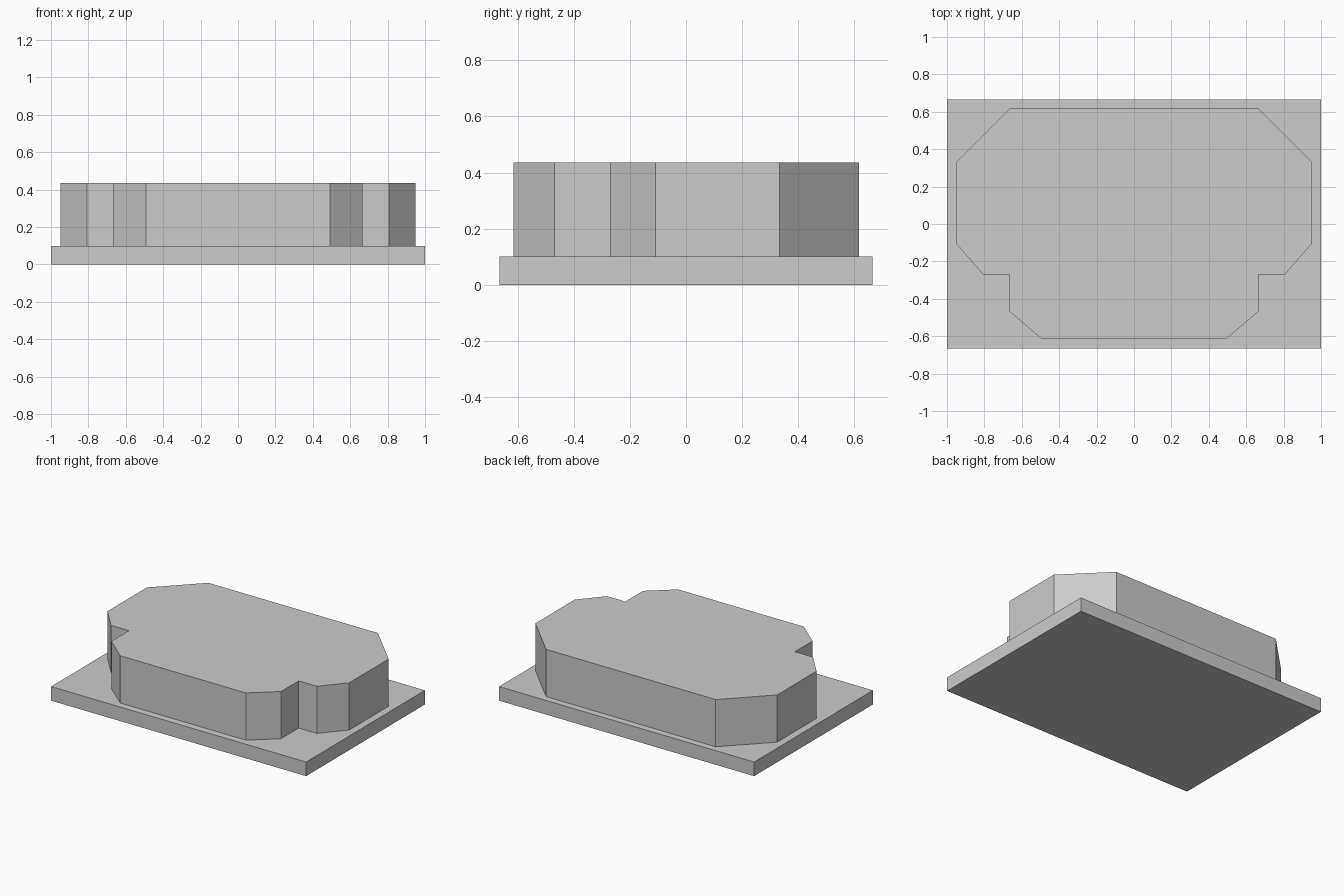
import bpy
import bmesh

cube = bpy.data.objects.get("Cube")
if cube:
    bpy.data.objects.remove(cube, do_unlink=True)

# Single plain grey for everything
grey = bpy.data.materials.new("light_grey")
grey.use_nodes = True
colour = (0.6, 0.6, 0.6, 1)
grey.diffuse_color = colour
grey.node_tree.nodes["Principled BSDF"].inputs["Base Color"].default_value = colour


def prism(name, half_outline, bottom, top):
    """Extrude an outline, given by its +x half from front to back."""
    outline = half_outline + [(-x, y) for x, y in reversed(half_outline)]
    bm = bmesh.new()
    face = bm.faces.new([bm.verts.new((x, y, bottom)) for x, y in outline])
    extruded = bmesh.ops.extrude_face_region(bm, geom=[face], use_keep_orig=True)
    moved = [v for v in extruded["geom"] if isinstance(v, bmesh.types.BMVert)]
    bmesh.ops.translate(bm, verts=moved, vec=(0, 0, top - bottom))
    bmesh.ops.recalc_face_normals(bm, faces=bm.faces)
    mesh = bpy.data.meshes.new(name)
    bm.to_mesh(mesh)
    bm.free()
    mesh.materials.append(grey)
    obj = bpy.data.objects.new(name, mesh)
    bpy.context.collection.objects.link(obj)
    return obj


# Rectangular base plate
prism("base_plate", [(1, -0.665), (1, 0.665)], 0, 0.1)

# Raised block with chamfered corners and notched front corners
block_half = [(0.493, -0.615), (0.665, -0.468), (0.665, -0.27), (0.807, -0.27),
              (0.948, -0.108), (0.948, 0.333), (0.665, 0.617)]
prism("raised_block", block_half, 0.1, 0.435)
